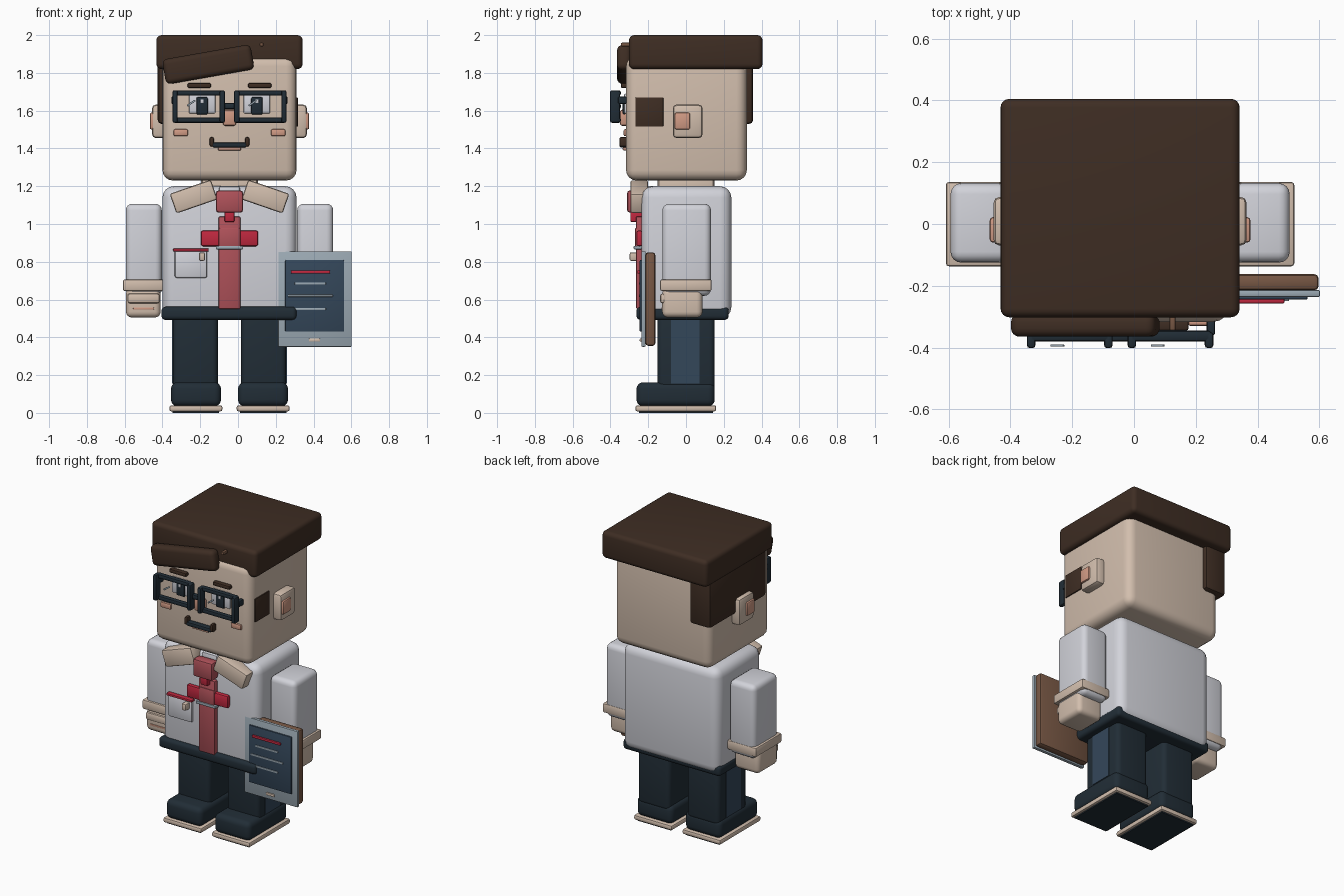
import bpy, bmesh
from math import radians
from mathutils import Matrix, Vector

cube = bpy.data.objects.get("Cube")
if cube:
    bpy.data.objects.remove(cube, do_unlink=True)

CX = -0.045  # symmetry plane of the body


def material(name, hex_colour):
    rgb = [int(hex_colour[i:i + 2], 16) / 255 for i in (0, 2, 4)]
    lin = [c / 12.92 if c <= 0.04045 else ((c + 0.055) / 1.055) ** 2.4 for c in rgb]
    m = bpy.data.materials.new(name)
    m.use_nodes = True
    m.diffuse_color = (*lin, 1)
    bsdf = next(n for n in m.node_tree.nodes if n.type == 'BSDF_PRINCIPLED')
    bsdf.inputs["Base Color"].default_value = (*lin, 1)
    return m


SKIN = material("skin beige", "D2BEAD")
HAIR = material("hair brown", "3E2D23")
SHIRT = material("shirt white", "D2D3DA")
NAVY = material("dark navy", "212D36")
BLUE = material("slate blue", "34475A")
GREY = material("metal grey", "9CAAB4")
RED = material("bright red", "C0283F")
TIE = material("muted red", "B0525A")
WOOD = material("board brown", "775744")
PINK = material("blush pink", "D09A84")


def box(name, mat, x, y, z, bevel=0.008, tilt=0, mid=CX):
    """Rounded box from (min, max) ranges; x is measured from mid, tilt turns it in the front plane."""
    lo, hi = Vector((x[0], y[0], z[0])), Vector((x[1], y[1], z[1]))
    size = hi - lo
    bm = bmesh.new()
    bmesh.ops.create_cube(bm, size=1, matrix=Matrix.Diagonal((*size, 1)))
    width = min(bevel, 0.42 * min(size))
    if width > 0:
        bmesh.ops.bevel(bm, geom=bm.edges[:], offset=width, segments=4 if bevel > 0.02 else 2,
                        profile=0.5, affect='EDGES')
    me = bpy.data.meshes.new(name)
    bm.to_mesh(me)
    bm.free()
    me.materials.append(mat)
    ob = bpy.data.objects.new(name, me)
    bpy.context.collection.objects.link(ob)
    ob.location = (lo + hi) / 2 + Vector((mid, 0, 0))
    ob.rotation_euler.y = -radians(tilt)
    bpy.ops.object.select_all(action='DESELECT')
    ob.select_set(True)
    bpy.context.view_layer.objects.active = ob
    bpy.ops.object.shade_smooth_by_angle(angle=radians(35))
    return ob


def pair(name, mat, x, y, z, bevel=0.008, tilt=0):
    """The same box on both sides of the body."""
    box("left_" + name, mat, x, y, z, bevel, tilt)
    box("right_" + name, mat, (-x[1], -x[0]), y, z, bevel, -tilt)


# Head and hair
box("head", SKIN, (-.355, .355), (-.317, .322), (1.23, 1.89), .055)
box("hair_cap", HAIR, (-.387, .387), (-.302, .405), (1.82, 2.0), .028)
box("fringe", HAIR, (-.35, .125), (-.365, -.29), (1.778, 1.912), .028, 10)
box("hair_side_panel", HAIR, (-.38, -.225), (-.24, .355), (1.53, 1.88), .02)
box("hair_side_patch", HAIR, (.3, .362), (-.268, -.12), (1.515, 1.67), .004)
box("hair_tip", WOOD, (.16, .18), (-.345, -.29), (1.94, 1.96), .006)

# Ears
pair("ear", SKIN, (.32, .41), (-.07, .088), (1.455, 1.632), .02)
pair("inner_ear", PINK, (.36, .422), (-.06, .022), (1.5, 1.59), .01)

# Eyes, brows and glasses
pair("eye", SHIRT, (.075, .215), (-.328, -.31), (1.585, 1.69))
pair("pupil", NAVY, (.115, .175), (-.336, -.32), (1.58, 1.672))
pair("pupil_glint", SHIRT, (.137, .155), (-.34, -.33), (1.64, 1.66), .003)
pair("eyebrow", HAIR, (.098, .222), (-.345, -.305), (1.72, 1.746))
pair("lens_top", NAVY, (.03, .296), (-.38, -.345), (1.68, 1.708), .01)
pair("lens_bottom", NAVY, (.03, .296), (-.38, -.345), (1.536, 1.565), .01)
pair("lens_inner_bar", NAVY, (.024, .052), (-.402, -.35), (1.536, 1.708), .01)
pair("lens_outer_bar", NAVY, (.274, .302), (-.402, -.35), (1.536, 1.708), .01)
pair("hinge", NAVY, (.28, .308), (-.36, -.31), (1.635, 1.675))
box("glasses_bridge", NAVY, (-.04, .04), (-.38, -.345), (1.608, 1.64), .01)
for side, x in (("left", .122), ("right", -.203)):
    box(side + "_lens_glint", GREY, (x - .025, x + .025), (-.397, -.39), (1.635, 1.645), .002, 35)

# Nose, cheeks and mouth
box("nose", PINK, (-.035, .035), (-.35, -.3), (1.52, 1.605), .012)
pair("cheek", PINK, (.22, .296), (-.33, -.31), (1.465, 1.502))
box("mouth", NAVY, (-.09, .09), (-.352, -.31), (1.405, 1.432))
box("lower_lip", PINK, (-.06, .06), (-.335, -.31), (1.39, 1.405), .004)
pair("mouth_corner", HAIR, (.083, .105), (-.352, -.31), (1.41, 1.46))

# Neck and collar
box("neck", SKIN, (-.15, .15), (-.15, .15), (1.14, 1.26), .02)
box("collar_band", SHIRT, (-.055, .055), (-.24, -.14), (1.12, 1.2), .01)
pair("collar", SKIN, (.075, .305), (-.295, -.2), (1.09, 1.2), .012, -19)

# Torso and belt
box("torso", SHIRT, (-.355, .355), (-.235, .24), (.5, 1.2), .06)
box("belt", NAVY, (-.36, .355), (-.262, .226), (.492, .562), .022)

# Tie
box("tie", TIE, (-.058, .058), (-.265, -.225), (.55, 1.04))
box("tie_knot", TIE, (-.072, .072), (-.312, -.24), (1.06, 1.178), .015)
box("tie_link", RED, (-.026, .026), (-.295, -.23), (1.01, 1.075))
box("tie_cross_bar", RED, (-.152, .152), (-.263, -.23), (.882, .966), .012)
box("tie_cross_front", TIE, (-.058, .058), (-.27, -.23), (.87, .98))
box("tie_clip", GREY, (-.072, .072), (-.277, -.235), (.866, .884), .004)

# Shirt pocket
box("pocket", SHIRT, (-.29, -.118), (-.256, -.23), (.715, .865), .01)
box("pocket_trim", RED, (-.298, -.11), (-.265, -.23), (.855, .87), .004)
box("pocket_pen", SKIN, (-.162, -.13), (-.298, -.25), (.805, .85))

# Arms
pair("arm", SHIRT, (.358, .549), (-.125, .132), (.62, 1.107), .035)
pair("cuff", SKIN, (.35, .564), (-.137, .136), (.645, .707), .01)
pair("hand", SKIN, (.365, .548), (-.126, .087), (.505, .66), .03)
pair("thumb", SKIN, (.37, .54), (-.137, -.08), (.58, .632), .012)
pair("finger_line", PINK, (.4, .51), (-.13, -.12), (.547, .558), .003)

# Legs and shoes
pair("leg", NAVY, (.062, .3), (-.15, .152), (.12, .52), .03)
pair("trouser_panel", BLUE, (.295, .304), (-.08, .072), (.155, .495), 0)
pair("shoe", NAVY, (.045, .31), (-.262, .152), (.035, .162), .035)
pair("sole", SKIN, (.038, .318), (-.268, .16), (.008, .04), .01)
pair("tread", NAVY, (.055, .301), (-.25, .143), (0, .012), 0)

# Clipboard with a screen
box("board", WOOD, (.22, .598), (-.215, -.162), (.355, .85), .015, mid=0)
box("tablet_frame", GREY, (.212, .602), (-.236, -.214), (.35, .855), .005, mid=0)
box("screen", BLUE, (.25, .562), (-.245, -.23), (.43, .81), .005, mid=0)
box("screen_title", RED, (.28, .487), (-.257, -.24), (.738, .754), .004, mid=0)
for i, (x0, x1, z) in enumerate(((.3, .465, .685), (.265, .502, .62), (.3, .465, .55))):
    box(f"screen_line_{i + 1}", GREY, (x0, x1), (-.25, -.242), (z - .006, z + .006), .003, mid=0)
box("tablet_button", SKIN, (.375, .435), (-.245, -.23), (.377, .394), .005, mid=0)
